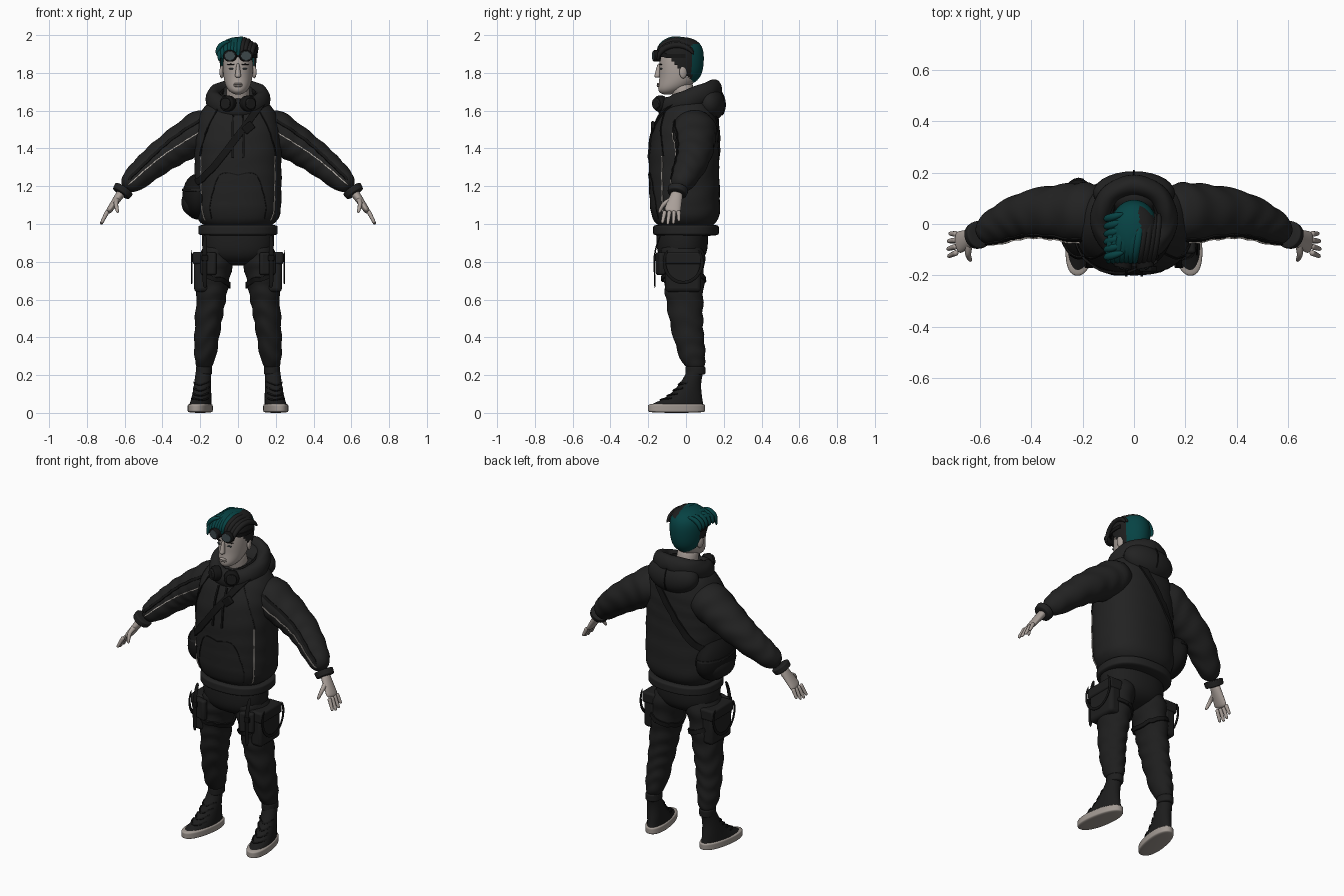
import bpy, bmesh, math, random
from mathutils import Vector, Matrix
from mathutils.bvhtree import BVHTree

random.seed(4)
if "Cube" in bpy.data.objects:
    bpy.data.objects.remove(bpy.data.objects["Cube"])
X, Y, Z = Vector((1, 0, 0)), Vector((0, 1, 0)), Vector((0, 0, 1))
pi = math.pi


def colour(name, red, green=None, blue=None):
    rgba = (red, green or red, blue or red, 1)
    material = bpy.data.materials.new(name)
    material.use_nodes = True
    material.diffuse_color = rgba
    material.node_tree.nodes["Principled BSDF"].inputs["Base Color"].default_value = rgba
    return material


HOODIE = colour("charcoal cloth", .016)
TROUSER = colour("dark trouser cloth", .013)
STRAP = colour("black webbing", .007)
BOOT = colour("black leather", .012)
SKIN = colour("pale skin", .4, .35, .32)
SOLE = colour("warm grey rubber", .36, .32, .29)
TEAL = colour("teal hair", .002, .055, .057)
HAIR = colour("black hair", .013)
LENS = colour("smoky lens", .05, .07, .075)
PIPING = colour("pale piping", .5, .46, .42)


def point(x, y, z):
    return Vector((x, y, z))


def finish(name, bm, material, mirror, bevel=0):
    bmesh.ops.recalc_face_normals(bm, faces=bm.faces)
    mesh = bpy.data.meshes.new(name)
    bm.to_mesh(mesh)
    bm.free()
    mesh.materials.append(material)
    mesh.shade_smooth()
    mesh.set_sharp_from_angle(angle=math.radians(50))
    part = bpy.data.objects.new(name, mesh)
    bpy.context.collection.objects.link(part)
    if bevel:
        rounding = part.modifiers.new("Bevel", "BEVEL")
        rounding.width, rounding.segments = bevel, 3
    if mirror:
        part.modifiers.new("Mirror", "MIRROR").use_mirror_merge = False
    return part


def spline(points, rows):
    """Smooth path through the given points."""
    steps = rows // (len(points) - 1)
    padded = [points[0], *points, points[-1]]
    path = []
    for a, b, c, d in zip(padded, padded[1:], padded[2:], padded[3:]):
        for step in range(steps):
            t = step / steps
            path.append(b + ((c - a) * t + (2 * a - 5 * b + 4 * c - d) * t * t
                             + (3 * b - a - 3 * c + d) * t * t * t) / 2)
    return path + [points[-1]]


def loop(centre, u, v, start=-.2, end=pi + .2, count=12):
    """Points on an arc; the default runs a little over half a turn so mirrored halves overlap."""
    angles = [start + (end - start) * k / count for k in range(count + 1)]
    return [centre + u * math.cos(a) + v * math.sin(a) for a in angles]


def form(first, last=None, head=20, tail=20):
    """Half width along a part: a straight taper, rounded off at each end."""
    last = last or first
    return lambda t: (first + (last - first) * t) * math.sqrt((1.01 - t ** tail) * (1.01 - (1 - t) ** head))


def bridge(rings):
    bm = bmesh.new()
    loops = [[bm.verts.new(p) for p in ring] for ring in rings]
    for a, b in zip(loops, loops[1:]):
        for j in range(len(a)):
            bm.faces.new((a[j - 1], a[j], b[j], b[j - 1]))
    bm.faces.new(loops[0])
    bm.faces.new(loops[-1])
    return bm


def loft(name, material, points, wide, deep, side=X, upright=False, rows=24, sides=28,
         boxy=1, wrinkle=0, mirror=False, turn=Matrix()):
    """Elliptic rings along a smooth path; wide is measured along side, deep across it."""
    path = spline(points, rows)
    travel = [0]
    for a, b in zip(path, path[1:]):
        travel.append(travel[-1] + (b - a).length)
    rings = []
    for i, centre in enumerate(path):
        t = min(1, travel[i] / travel[-1])
        along = Z if upright else (path[min(i + 1, len(path) - 1)] - path[max(i - 1, 0)]).normalized()
        u = (side - along * side.dot(along)).normalized()
        v = along.cross(u)
        ring = []
        for j in range(sides):
            a = math.tau * j / sides
            fold = 1 + wrinkle * math.sin(65 * travel[i] + 2 * math.sin(a + 9 * travel[i]) + math.cos(3 * a))
            c, s = (math.copysign(abs(q) ** boxy, q) * fold for q in (math.cos(a), math.sin(a)))
            ring.append(centre + u * wide(t) * c + v * deep(t) * s)
        rings.append(ring)
    bm = bridge(rings)
    bm.transform(turn)
    return finish(name, bm, material, mirror)


def ribbon(name, material, points, target, width, mirror=False, lift=.005):
    """Flat band that follows the surface of another part."""
    mesh = target.data
    tree = BVHTree.FromPolygons([v.co.copy() for v in mesh.vertices],
                                [tuple(f.vertices) for f in mesh.polygons])
    hits = [tree.find_nearest(p)[:2] for p in spline(points, 48)]
    rings = []
    for i, (spot, normal) in enumerate(hits):
        along = hits[min(i + 1, len(hits) - 1)][0] - hits[max(i - 1, 0)][0]
        edge = along.cross(normal).normalized() * width / 2
        top, under = normal * lift, normal * -.003
        rings.append([spot + edge + under, spot + edge + top, spot - edge + top, spot - edge + under])
    return finish(name, bridge(rings), material, mirror)


def solid(name, kind, material, place, size, tilt=Matrix(), mirror=False, bevel=0):
    """Ball, box or disc of the given full size."""
    bm = bmesh.new()
    matrix = Matrix.Translation(place) @ tilt @ Matrix.Diagonal((*size, 1))
    if kind == "ball":
        bmesh.ops.create_uvsphere(bm, u_segments=28, v_segments=16, radius=.5, matrix=matrix)
    elif kind == "box":
        bmesh.ops.create_cube(bm, size=1, matrix=matrix)
    else:
        bmesh.ops.create_cone(bm, cap_ends=True, segments=28, radius1=.5, radius2=.5, depth=1, matrix=matrix)
    return finish(name, bm, material, mirror, bevel)


def spin(angle, axis):
    return Matrix.Rotation(angle, 4, axis)


# Body landmarks on the left side
shoulder, elbow, wrist = point(.12, .04, 1.54), point(.4, .04, 1.36), point(.6, -.04, 1.19)
knuckle = point(.69, -.075, 1.06)
hip, knee, ankle = point(.1, -.02, .92), point(.155, 0, .5), point(.18, .05, .22)
foot = point(.2, -.05, 0)
neck, brow = point(0, .02, 1.66), point(0, -.03, 1.89)

# Hoodie: body, ribbed hem, sleeves and cuffs
torso = loft("hoodie_body", HOODIE, [Z * .96, Z * 1.4 - Y * .01, Z * 1.69 + Y * .03],
             form(.228, tail=9), form(.185, tail=6), upright=True, rows=36, sides=48, boxy=.85, wrinkle=.008)
loft("hoodie_hem", HOODIE, [Z * .935, Z], form(.208), form(.172), upright=True, sides=48, boxy=.85)
sleeve = loft("sleeve", HOODIE, [shoulder, elbow, wrist], form(.13, .06), form(.118, .06),
              side=Y, rows=40, sides=36, wrinkle=.028, mirror=True)
cuff_end = wrist.lerp(knuckle, .25)
loft("sleeve_cuff", HOODIE, [wrist, cuff_end], form(.055, .05), form(.055, .05), side=Y, mirror=True)

# Hood: rolled collar with the pouch hanging behind
loft("hood_collar", HOODIE, loop(neck, point(0, -.13, -.05), X * .13), form(.055, head=99, tail=99),
     form(.04, head=99, tail=99), side=Z, rows=48, wrinkle=.03, mirror=True)
hood = solid("hood_pouch", "ball", HOODIE, neck + Y * .1 - Z * .02, (.32, .17, .2), spin(.25, 'X'))
ribbon("hood_seam", STRAP, [neck + Y * .2 + Z * h for h in (-.1, 0, .1)], hood, .006)

# Seams, piping, front pocket outline and drawstrings
arm_line = [shoulder.lerp(elbow, .3), elbow, wrist]
ribbon("sleeve_piping", PIPING, [p - Y * .12 for p in arm_line], sleeve, .005, True)
ribbon("sleeve_tape", STRAP, [p - Y * .1 + Z * .06 for p in arm_line], sleeve, .016, True)
ribbon("side_piping", PIPING, [point(.2, -.13, h) for h in (1, 1.2, 1.36)], torso, .005, True)
ribbon("raglan_seam", STRAP, [neck + point(.1, -.14, 0), shoulder + point(.08, -.16, -.18)], torso, .007, True)
ribbon("pocket_seam", STRAP, [point(x, -.2, z) for x, z in ((0, 1.26), (.1, 1.26), (.17, 1.1), (.17, 1))],
       torso, .006, True, .003)
ribbon("drawstring", STRAP, [point(.03, -.2, h) for h in (1.35, 1.5, 1.6)], torso, .01, True, .008)

# Shoulder bag with its strap over the left shoulder
bag_place, bag_tilt = point(-.215, .02, 1.145), spin(.15, 'X')
bag = solid("bag", "ball", STRAP, bag_place, (.16, .32, .24), bag_tilt)
solid("bag_front_pocket", "ball", BOOT, bag_place - X * .03 - Z * .03, (.11, .24, .14), bag_tilt)
ribbon("bag_zip", BOOT, loop(bag_place + Z * .04, Y * .16, X * -.1), bag, .012)
ribbon("bag_strap", STRAP, loop(point(-.03, 0, 1.43), point(.17, 0, .23), Y * .2, -pi, pi),
       torso, .036, lift=.009)
solid("strap_buckle", "box", STRAP, point(.055, -.175, 1.51), (.06, .02, .045), spin(-.7, 'Y'), bevel=.006)

# Trousers
seat = hip - X * hip.x
loft("trouser_seat", TROUSER, [seat + Z * .06, seat - Z * .14], form(.19, tail=5), form(.135, tail=5),
     upright=True, sides=40, boxy=.9)
leg = loft("trouser_leg", TROUSER, [hip, knee, ankle], form(.097, .054), form(.125, .064),
           upright=True, rows=48, sides=36, wrinkle=.042, mirror=True)
loft("trouser_cuff", TROUSER, [ankle - Z * .02, ankle + Z * .03], form(.043), form(.052), upright=True, mirror=True)
cargo = point(.195, -.015, .74)
solid("cargo_pocket", "box", TROUSER, cargo, (.075, .19, .2), mirror=True, bevel=.02)
solid("cargo_flap", "box", TROUSER, cargo + Z * .08, (.09, .2, .065), mirror=True, bevel=.012)
solid("front_pouch", "box", TROUSER, cargo + point(-.04, -.12, .05), (.085, .035, .12), spin(.3, 'Z'), True, .012)

# Webbing: thigh bands, hanging straps and side loops
thigh = hip.lerp(knee, .5)
ribbon("thigh_band", STRAP, loop(thigh, Y * -.14, X * .12 + Z * .04, -pi, pi), leg, .024, True, .008)
hang = cargo + point(-.02, -.15, 0)
loft("hanging_strap", STRAP, [hang + Z * .2 + Y * .03, hang + Z * .1, hang - Z * .08], form(.012), form(.004),
     sides=10, mirror=True)
solid("strap_clip", "box", STRAP, hang + Z * .08, (.034, .014, .03), mirror=True, bevel=.004)
loft("strap_loop", STRAP, loop(cargo + X * .05 + Z * .06, Y * -.1, Z * -.11, -.6, pi + .6), form(.004), form(.009),
     sides=10, mirror=True)

# Boots, toes turned slightly outwards
toe_out = Matrix.Translation(foot) @ spin(.17, 'Z') @ Matrix.Translation(-foot)
loft("boot_sole", SOLE, [foot, foot + Z * .05], form(.06), form(.152), upright=True, sides=36,
     boxy=.9, mirror=True, turn=toe_out)
boot = loft("boot_upper", BOOT, [foot + Z * .04, foot + point(0, .05, .1), foot + point(0, .1, .22)],
            lambda t: .054 - .014 * t, lambda t: .046 + .1 * (1 - t) ** 2, upright=True, sides=36,
            mirror=True, turn=toe_out)
for k in range(4):
    lace = foot + (Y + Z) * .028 * k + Z * .08
    ribbon(f"boot_lace_{k + 1}", STRAP, loop(lace, X * .05, Y * -.09, .3, pi - .3), boot, .009, True)

# Hands
loft("palm", SKIN, [wrist.lerp(knuckle, .15), knuckle], form(.03, .045), form(.024, .015), side=Y, mirror=True)
for k, (name, reach) in enumerate(zip(("index", "middle", "ring", "little"), (.95, 1.05, 1, .8))):
    base = knuckle + Y * (.024 * k - .036) + Z * .01
    tip = base + point(.035, .006 * k - .016, -.07) * reach
    loft(name + "_finger", SKIN, [base, tip], form(.012, .008), form(.012, .008), side=Y,
         rows=12, sides=12, mirror=True)
thumb = wrist.lerp(knuckle, .4)
loft("thumb", SKIN, [thumb, thumb + point(.01, -.06, -.03), thumb + point(0, -.09, -.08)],
     form(.016, .008), form(.016, .008), sides=14, mirror=True)

# Head and face
loft("neck", SKIN, [neck - Z * .1, brow - Z * .14], form(.065, .058), form(.06))
loft("head", SKIN, [point(0, -.1, 1.685), point(0, -.04, 1.78), point(0, -.04, 1.98)],
     form(.075, .09, 5, 4), form(.1, .118, 5, 4), upright=True, rows=36, sides=36)
loft("nose", SKIN, [brow - Y * .11 - Z * .04, brow - Y * .122 - Z * .115], form(.007, .017), form(.01, .018),
     upright=True, sides=16)
for name, drop in (("upper_lip", .149), ("lower_lip", .159)):
    solid(name, "ball", SKIN, brow - Y * .115 - Z * drop, (.046, .02, .013))
solid("ear", "ball", SKIN, brow + point(.086, .015, -.085), (.022, .042, .068), spin(.3, 'Z'), True)
solid("eye", "ball", LENS, brow + point(.036, -.102, -.068), (.028, .01, .008), spin(.3, 'Z'), True)
solid("eyebrow", "ball", HAIR, brow + point(.038, -.104, -.045), (.042, .012, .007), spin(.3, 'Z'), True)

# Hair cap trimmed along a sloping hairline, teal on one side and round the back
cap = loft("hair_cap", HAIR, [brow - Z * .16, brow + Z * .1], form(.09, .105, 6, 7), form(.12, .128, 6, 7),
           upright=True, rows=36, sides=48)
cap.data.materials.append(TEAL)
bm = bmesh.new()
bm.from_mesh(cap.data)
middle = {f: f.calc_center_median() for f in bm.faces}
for face, c in middle.items():
    face.material_index = int((c.x < .02 and (c.z > 1.9 or c.y > 0)) or (c.y > .03 and c.z < 1.95))
bmesh.ops.delete(bm, geom=[f for f, c in middle.items() if c.z < min(1.9, max(1.75, 1.79 - c.y))],
                 context='FACES')
bm.to_mesh(cap.data)
bm.free()

# Loose locks swept forwards, and over the teal side
for k in range(11):
    x = (k - 5) * .017
    root = brow + point(x, -.02, random.uniform(0, .01) - 4 * x * x)
    loft(f"top_lock_{k + 1}", TEAL if x < .02 else HAIR, loop(root, Y * .1 + X * .015, Z * .08, .4, pi, 6),
         form(.02, head=3, tail=3), form(.018, head=3, tail=3), sides=12)
for k in range(6):
    root = brow + point(-.04, .03 * k - .08, .01)
    loft(f"side_lock_{k + 1}", TEAL, loop(root, Z * .065, X * -.07 - Y * .02, 0, 1.7, 6),
         form(.017, head=3, tail=3), form(.015, head=3, tail=3), side=Y, sides=12)

# Goggles pushed up on the forehead
facing = spin(.22, 'Z') @ spin(pi / 2, 'X')
lens = brow + point(.042, -.125, 0)
solid("goggle_rim", "disc", STRAP, lens, (.07, .062, .034), facing, True, .005)
solid("goggle_lens", "disc", LENS, lens - Y * .015, (.056, .05, .01), facing, True, .002)
solid("goggle_bridge", "box", STRAP, brow - Y * .13, (.03, .015, .012), bevel=.003)
ribbon("goggle_strap", STRAP, loop(brow, Y * -.13, X * .11, .5, 1.8), cap, .022, True)

# Headphones resting round the neck
outward = spin(.6, 'Z') @ spin(pi / 2, 'X')
cup = neck + point(.052, -.155, -.023)
solid("headphone_cup", "disc", STRAP, cup, (.085, .085, .045), outward, True, .01)
solid("headphone_cap", "disc", BOOT, cup + point(.014, -.023, 0), (.06, .06, .016), outward, True, .004)
loft("headphone_band", STRAP, loop(neck + Z * .025, point(0, -.11, -.03), X * .09, .5), form(.014), form(.008),
     side=Z, sides=14, mirror=True)
